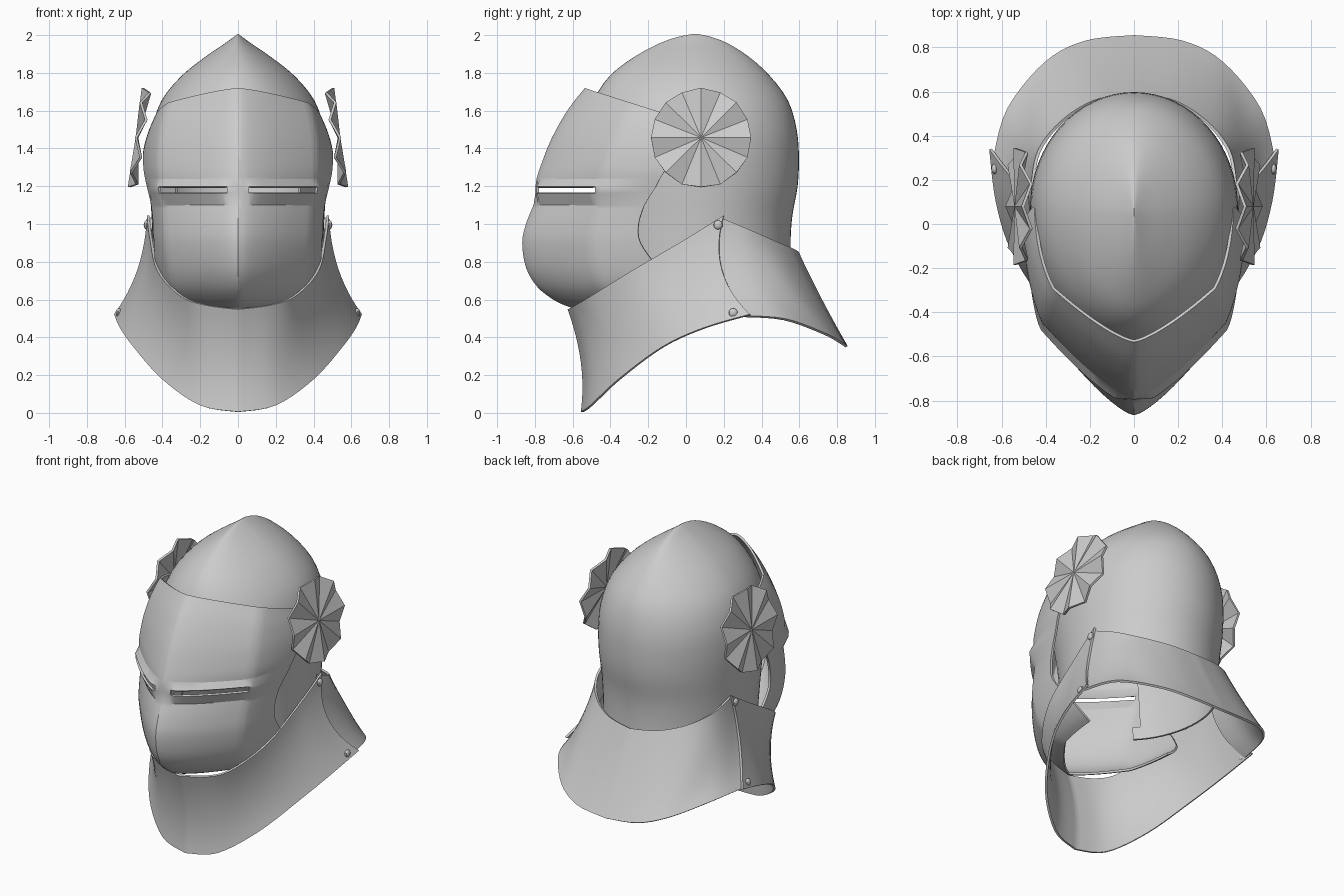
import bpy, bmesh, math
from mathutils import Vector, Matrix

if "Cube" in bpy.data.objects:
    bpy.data.objects.remove(bpy.data.objects["Cube"])

steel = bpy.data.materials.new("steel grey")
steel.diffuse_color = (0.6, 0.6, 0.6, 1)
steel.use_nodes = True
steel.node_tree.nodes["Principled BSDF"].inputs["Base Color"].default_value = steel.diffuse_color


def spline(pts, n):
    """Resample a list of tuples with n smooth steps per span."""
    out = []
    for i in range(len(pts) - 1):
        p0, p1, p2 = pts[max(i - 1, 0)], pts[i], pts[i + 1]
        p3 = pts[min(i + 2, len(pts) - 1)]
        for k in range(n):
            t = k / n
            out.append(tuple(
                0.5 * (2 * b + (c - a) * t + (2 * a - 5 * b + 4 * c - d) * t * t
                       + (3 * b - a - 3 * c + d) * t ** 3)
                for a, b, c, d in zip(p0, p1, p2, p3)))
    return out + [tuple(pts[-1])]


def finish(name, bm, thick=0.0, angle=30):
    bmesh.ops.remove_doubles(bm, verts=bm.verts, dist=0.0005)
    bmesh.ops.recalc_face_normals(bm, faces=bm.faces)
    me = bpy.data.meshes.new(name)
    bm.to_mesh(me)
    bm.free()
    me.materials.append(steel)
    ob = bpy.data.objects.new(name, me)
    bpy.context.collection.objects.link(ob)
    if thick:
        mod = ob.modifiers.new("thickness", 'SOLIDIFY')
        mod.thickness, mod.offset = thick, 0
        deps = bpy.context.evaluated_depsgraph_get()
        ob.data = bpy.data.meshes.new_from_object(ob.evaluated_get(deps))
        ob.modifiers.clear()
    if angle:
        bpy.ops.object.select_all(action='DESELECT')
        ob.select_set(True)
        bpy.context.view_layer.objects.active = ob
        bpy.ops.object.shade_smooth_by_angle(angle=math.radians(angle))
    return ob


def loft(rows, keep=lambda c: True):
    """Surface through rows of half-section points, mirrored over x = 0."""
    bm = bmesh.new()
    full = [[(-x, y, z) for x, y, z in reversed(r[1:])] + list(r) for r in rows]
    grid = [[bm.verts.new(p) for p in r] for r in full]
    for a, b in zip(grid, grid[1:]):
        for j in range(len(a) - 1):
            q = (a[j], a[j + 1], b[j + 1], b[j])
            if keep(sum((v.co for v in q), Vector()) / 4):
                bm.faces.new(q)
    return bm


# Skull: pointed dome with a face opening (z, half width, front, back, roundness)
skull_keys = [
    (2.0, 0, .04, .06, 1.6), (1.985, .02, -.04, .13, 1.6), (1.95, .068, -.14, .22, 1.65),
    (1.88, .17, -.27, .33, 1.75), (1.78, .295, -.4, .44, 1.85), (1.65, .40, -.485, .535, 1.92),
    (1.5, .45, -.53, .58, 2), (1.35, .465, -.55, .592, 2), (1.2, .462, -.53, .585, 2),
    (1.05, .452, -.5, .558, 2), (.92, .446, -.48, .548, 2), (.78, .44, -.46, .55, 2)]
rows = []
for z, w, yf, yb, n in spline(skull_keys, 3):
    row = []
    for i in range(33):
        t = math.pi * i / 32
        s, c = max(math.sin(t), 0), math.cos(t)
        mid = 0.05 + 0.02 * min(1, max(0, (2 - z) * 3))
        depth = (yb - mid) if c > 0 else (mid - yf)
        row.append((max(w, 0) * s ** (2 / n),
                    mid + math.copysign(abs(c) ** (2 / n), c) * depth, z))
    rows.append(row)
finish("skull", loft(rows, lambda c: c.y > -.33 or c.z > 1.5), .012)

# Visor: keeled face plate with a raised sight band (z, front, half width, rear, band)
upper = [(1.715, -.53, .445, .08, 0), (1.6, -.62, .475, .05, 0), (1.45, -.705, .497, 0, 0),
         (1.3, -.765, .503, -.1, 0), (1.235, -.785, .497, -.14, 0)]
band = [(1.195, -.79, .49, -.16, 1), (1.165, -.79, .485, -.18, 1)]
lower = [(1.1, -.80, .475, -.22, 0), (1.0, -.84, .467, -.25, 0), (.9, -.86, .46, -.24, 0),
         (.77, -.84, .44, -.15, 0), (.67, -.78, .41, -.08, 0), (.6, -.69, .36, -.05, 0),
         (.565, -.61, .31, -.05, 0)]
front_u = [0, .05, .1, .145, .22, .3, .38, .46, .54, .62, .69, .76, .82]
rows = []
for z, yf, w, yr, out in spline(upper, 4) + band + spline(lower, 4):
    row, depth = [], .1 - yf
    uv = [(u, 1 - .38 * (u / .82) ** 1.35) for u in front_u]
    v_rear = (.1 - yr) / depth
    for k in range(1, 11):
        v = .62 + (min(v_rear, .6) - .62) * k / 10
        uv.append(((1 - max(v, 0) ** 2.2) ** (1 / 2.2), v))
    for u, v in uv:
        fade = out * min(1, max(0, (u - .04) / .1)) * min(1, max(0, (v - .32) / .25))
        lift = max(0, (z - 1.3) / .415)
        row.append((u * w + .014 * fade, .1 - v * depth - .026 * fade,
                    z - .2 * (1 - v) * lift))
    rows.append(row)
sight = lambda c: not (1.166 < c.z < 1.194 and .07 < abs(c.x) < .415 and c.y < -.47)
finish("visor", loft(rows, sight), .014)


# Collar plates: flared surfaces between a top, middle and bottom line
def collar(name, top, mid, low):
    t, m, b = (spline(p, 5) for p in (top, mid, low))
    rows = []
    for i in range(13):
        r = i / 12
        k = ((1 - r) * (1 - 2 * r), 4 * r * (1 - r), r * (2 * r - 1))
        rows.append([tuple(k[0] * p + k[1] * q + k[2] * s for p, q, s in zip(*c))
                     for c in zip(t, m, b)])
    finish(name, loft(rows), .014)


collar("front_collar",
       [(0, -.62, .55), (.17, -.58, .572), (.3, -.5, .62), (.42, -.29, .75),
        (.46, 0, .92), (.475, .2, 1.045)],
       [(0, -.55, .27), (.18, -.51, .3), (.33, -.4, .4), (.46, -.2, .55),
        (.51, .02, .68), (.525, .19, .76)],
       [(0, -.55, .005), (.2, -.5, .04), (.4, -.35, .18), (.55, -.12, .35),
        (.62, .1, .45), (.65, .34, .52)])
collar("back_collar",
       [(0, .59, .85), (.18, .555, .87), (.33, .46, .91), (.43, .33, .97), (.46, .18, 1.035)],
       [(0, .71, .605), (.22, .67, .63), (.4, .55, .68), (.49, .37, .73), (.508, .17, .76)],
       [(0, .85, .35), (.22, .825, .368), (.4, .73, .42), (.57, .52, .495), (.635, .29, .512)])

# Pleated side discs and rivets
for side, label in ((1, "right"), (-1, "left")):
    bm = bmesh.new()
    hub = bm.verts.new((.015, 0, 0))
    ring = []
    for i in range(16):
        a = math.tau * i / 16
        ring.append(bm.verts.new((.02 * (-1) ** i, .265 * math.cos(a), .265 * math.sin(a))))
    for i in range(16):
        bm.faces.new((hub, ring[i], ring[(i + 1) % 16]))
    bm.transform(Matrix.Translation((.52, .08, 1.455)) @ Matrix.Rotation(math.radians(-8), 4, 'Y'))
    bm.transform(Matrix.Diagonal((side, 1, 1, 1)))
    finish(label + "_pleated_disc", bm, .014, 0)
    for part, pos in (("upper", (.485, .17, .995)), ("lower", (.632, .25, .53))):
        bm = bmesh.new()
        bmesh.ops.create_uvsphere(bm, u_segments=12, v_segments=8, radius=.024)
        bm.transform(Matrix.Translation((pos[0] * side, pos[1], pos[2]))
                     @ Matrix.Diagonal((.6, 1, 1, 1)))
        finish(label + "_" + part + "_rivet", bm)
